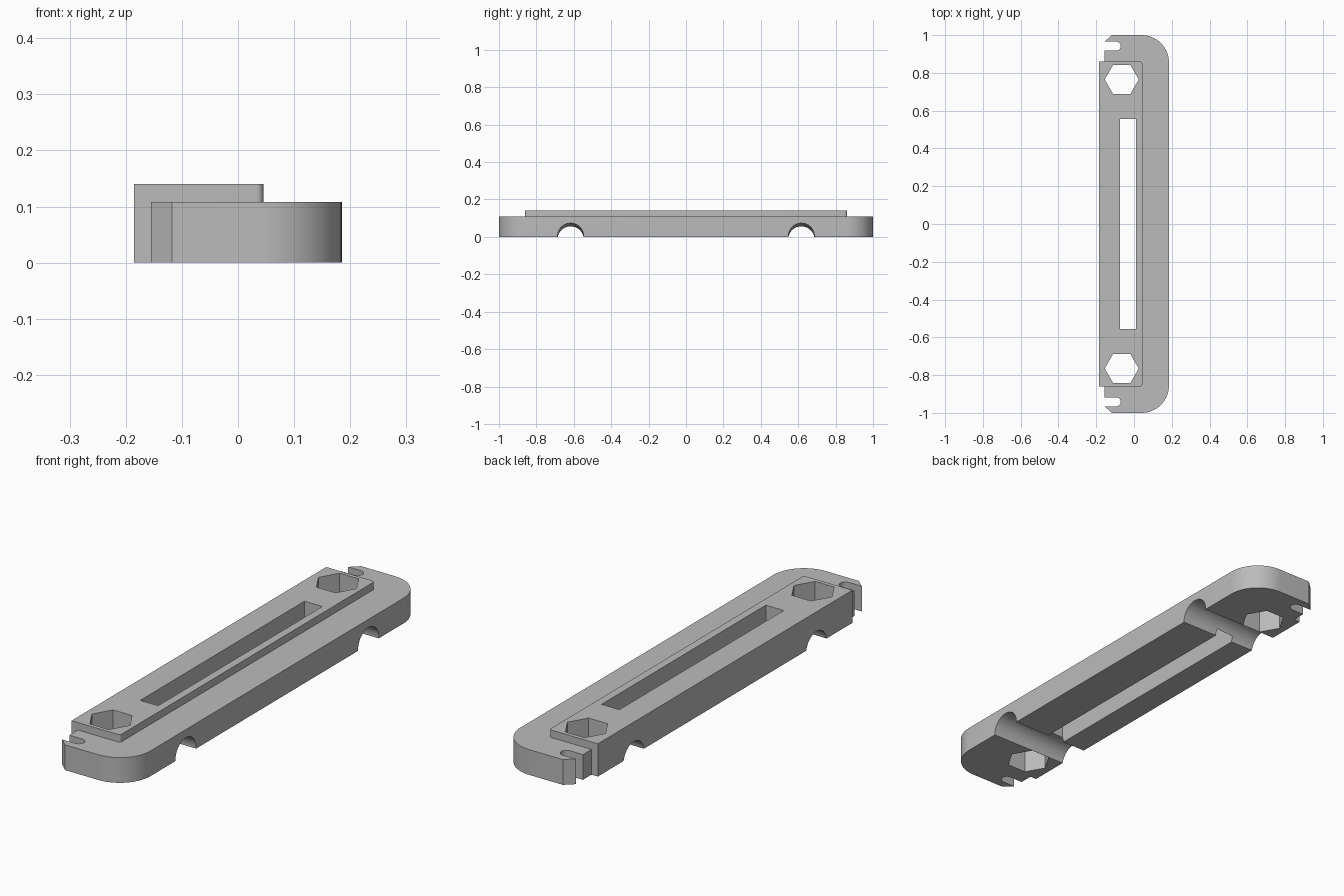
import bpy, bmesh
from math import cos, sin, pi, atan2
from mathutils import Matrix

old = bpy.data.objects.get("Cube")
if old:
    bpy.data.objects.remove(old, do_unlink=True)

grey = bpy.data.materials.new("light_grey")
grey.use_nodes = True
grey.diffuse_color = (0.5, 0.5, 0.5, 1)
grey.node_tree.nodes["Principled BSDF"].inputs["Base Color"].default_value = (0.5, 0.5, 0.5, 1)


def arc(cx, cy, r, start, end, n=12):
    angles = [start + (end - start) * i / n for i in range(n + 1)]
    return [(cx + r * cos(a), cy + r * sin(a)) for a in angles]


def prism(name, outline, z0, z1):
    """Extrude a counter-clockwise outline from z0 to z1."""
    bm = bmesh.new()
    face = bm.faces.new([bm.verts.new((x, y, z0)) for x, y in outline])
    top = bmesh.ops.extrude_face_region(bm, geom=[face])
    verts = [v for v in top["geom"] if isinstance(v, bmesh.types.BMVert)]
    bmesh.ops.translate(bm, vec=(0, 0, z1 - z0), verts=verts)
    bmesh.ops.recalc_face_normals(bm, faces=bm.faces)
    mesh = bpy.data.meshes.new(name)
    bm.to_mesh(mesh)
    bm.free()
    obj = bpy.data.objects.new(name, mesh)
    bpy.context.collection.objects.link(obj)
    mesh.materials.append(grey)
    return obj


def combine(target, tool, operation):
    mod = target.modifiers.new(tool.name, 'BOOLEAN')
    mod.object, mod.operation, mod.solver = tool, operation, 'EXACT'
    bpy.context.view_layer.objects.active = target
    bpy.ops.object.modifier_apply(modifier=mod.name)
    bpy.data.objects.remove(tool, do_unlink=True)


# Base plate with two rounded and two clipped corners
right_corner = arc(0.04, 0.855, 0.145, 0, pi / 2, 20)
back_half = right_corner + [(-0.118, 1.0), (-0.155, 0.966)]
front_half = [(x, -y) for x, y in reversed(back_half)]
body = prism("mounting_bar", front_half + back_half, 0, 0.108)

# Raised block with softened inner corners
block_back = arc(0.033, 0.848, 0.012, 0, pi / 2, 6) + [(-0.185, 0.86)]
block_front = [(x, -y) for x, y in reversed(block_back)]
combine(body, prism("raised_block", block_front + block_back, 0, 0.14), 'UNION')

# Long central slot
slot = [(-0.074, -0.555), (0.011, -0.555), (0.011, 0.555), (-0.074, 0.555)]
combine(body, prism("slot_cutter", slot, -0.1, 0.3), 'DIFFERENCE')

for side in (-1, 1):
    # Hexagonal hole
    hexagon = arc(-0.065, side * 0.765, 0.09, 0, 2 * pi, 6)[:-1]
    combine(body, prism("hex_cutter", hexagon, -0.1, 0.3), 'DIFFERENCE')

    # Round-ended side notch
    notch = arc(-0.094, side * 0.942, 0.024, -pi / 2, pi / 2)
    notch += [(-0.3, side * 0.942 + 0.024), (-0.3, side * 0.942 - 0.024)]
    combine(body, prism("notch_cutter", notch, -0.1, 0.3), 'DIFFERENCE')

    # Slightly tilted round channel across the underside
    channel = prism("channel_cutter", arc(0, 0, 0.07, 0, 2 * pi, 40)[:-1], -0.4, 0.4)
    tilt = Matrix.Rotation(pi / 2 - atan2(0.017, 0.37), 4, 'Y')
    channel.data.transform(Matrix.Translation((0, side * 0.617, -0.005)) @ tilt)
    combine(body, channel, 'DIFFERENCE')

# Smooth the curved walls, keep the machined edges crisp
bpy.ops.object.select_all(action='DESELECT')
body.select_set(True)
bpy.context.view_layer.objects.active = body
bpy.ops.object.shade_smooth_by_angle(angle=pi / 6)
